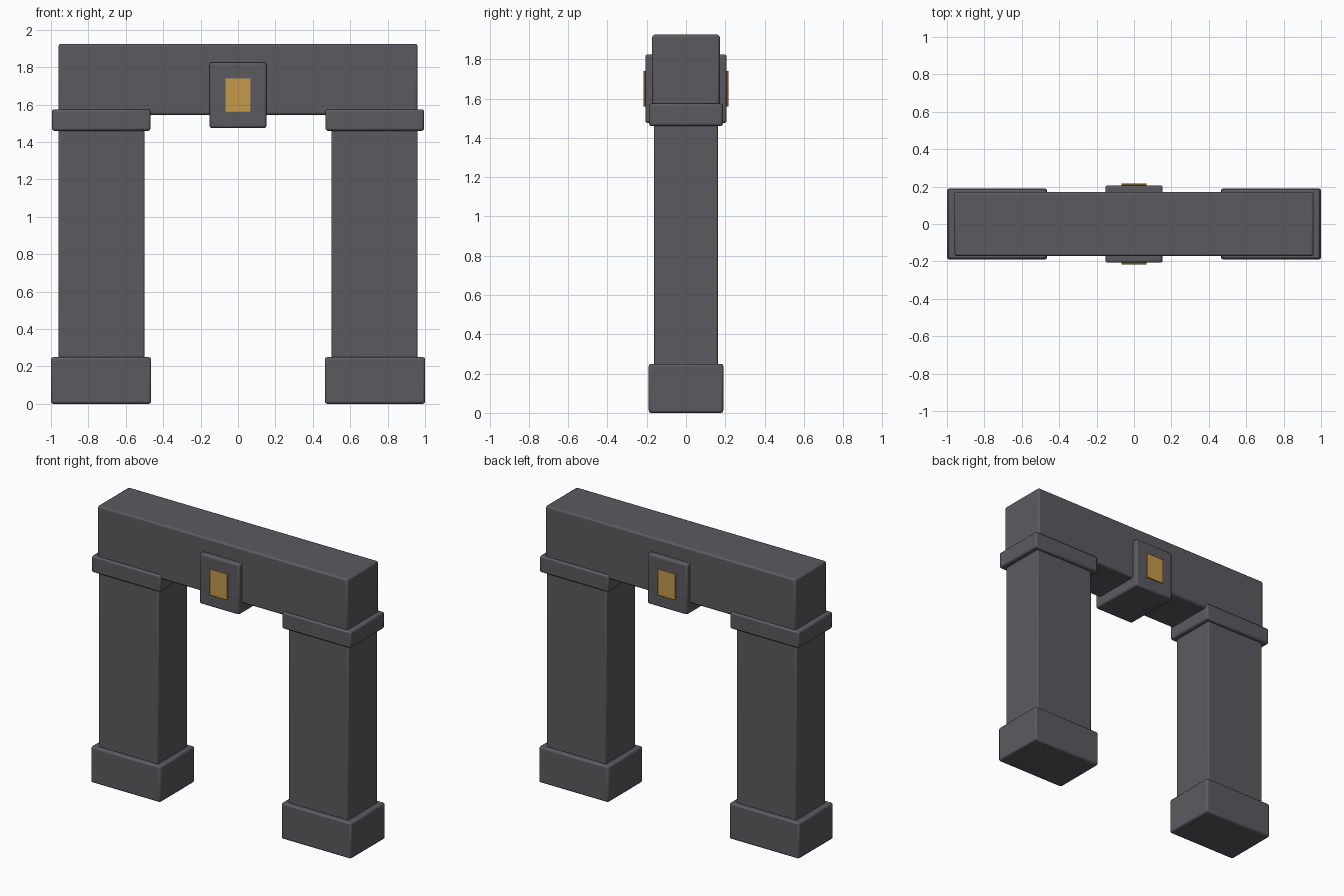
import bpy
import bmesh

cube = bpy.data.objects.get("Cube")
if cube:
    bpy.data.objects.remove(cube, do_unlink=True)


def make_material(name, color):
    mat = bpy.data.materials.new(name)
    mat.use_nodes = True
    mat.diffuse_color = color
    mat.node_tree.nodes["Principled BSDF"].inputs["Base Color"].default_value = color
    return mat


stone = make_material("dark grey stone", (0.105, 0.105, 0.118, 1))
gold = make_material("gold", (0.56, 0.32, 0.07, 1))


def block(name, x, y, z, mat, bevel=0.012):
    """Box with softened edges spanning the (min, max) ranges x, y and z."""
    spans = (x, y, z)
    bm = bmesh.new()
    bmesh.ops.create_cube(bm, size=1)
    bmesh.ops.scale(bm, vec=[b - a for a, b in spans], verts=bm.verts)
    mesh = bpy.data.meshes.new(name)
    bm.to_mesh(mesh)
    bm.free()
    mesh.materials.append(mat)
    obj = bpy.data.objects.new(name, mesh)
    obj.location = [(a + b) / 2 for a, b in spans]
    bpy.context.collection.objects.link(obj)
    mod = obj.modifiers.new("soft edges", "BEVEL")
    mod.width = bevel
    mod.segments = 2
    # smooth the rounded edges
    bpy.ops.object.select_all(action="DESELECT")
    obj.select_set(True)
    bpy.context.view_layer.objects.active = obj
    bpy.ops.object.shade_smooth_by_angle()
    return obj


# Two pillars, each with a plinth and a capital
for side, s in (("left", 1), ("right", -1)):
    def span(a, b):
        return tuple(sorted((s * a, s * b)))

    block(side + "_plinth", span(0.465, 1.0), (-0.19, 0.19), (0, 0.25), stone)
    block(side + "_pillar", span(0.50, 0.96), (-0.162, 0.162), (0.2, 1.52), stone, 0.008)
    block(side + "_capital", span(0.468, 0.995), (-0.188, 0.188), (1.46, 1.575), stone)

# Beam across the top with a central keystone
block("lintel", (-0.96, 0.96), (-0.172, 0.172), (1.545, 1.925), stone)
block("keystone", (-0.153, 0.153), (-0.207, 0.207), (1.475, 1.825), stone)

# Gold plates on both faces of the keystone
for face, y in (("front", (-0.216, -0.2065)), ("back", (0.2065, 0.216))):
    block(face + "_gold_plate", (-0.067, 0.067), y, (1.56, 1.74), gold, 0.002)
